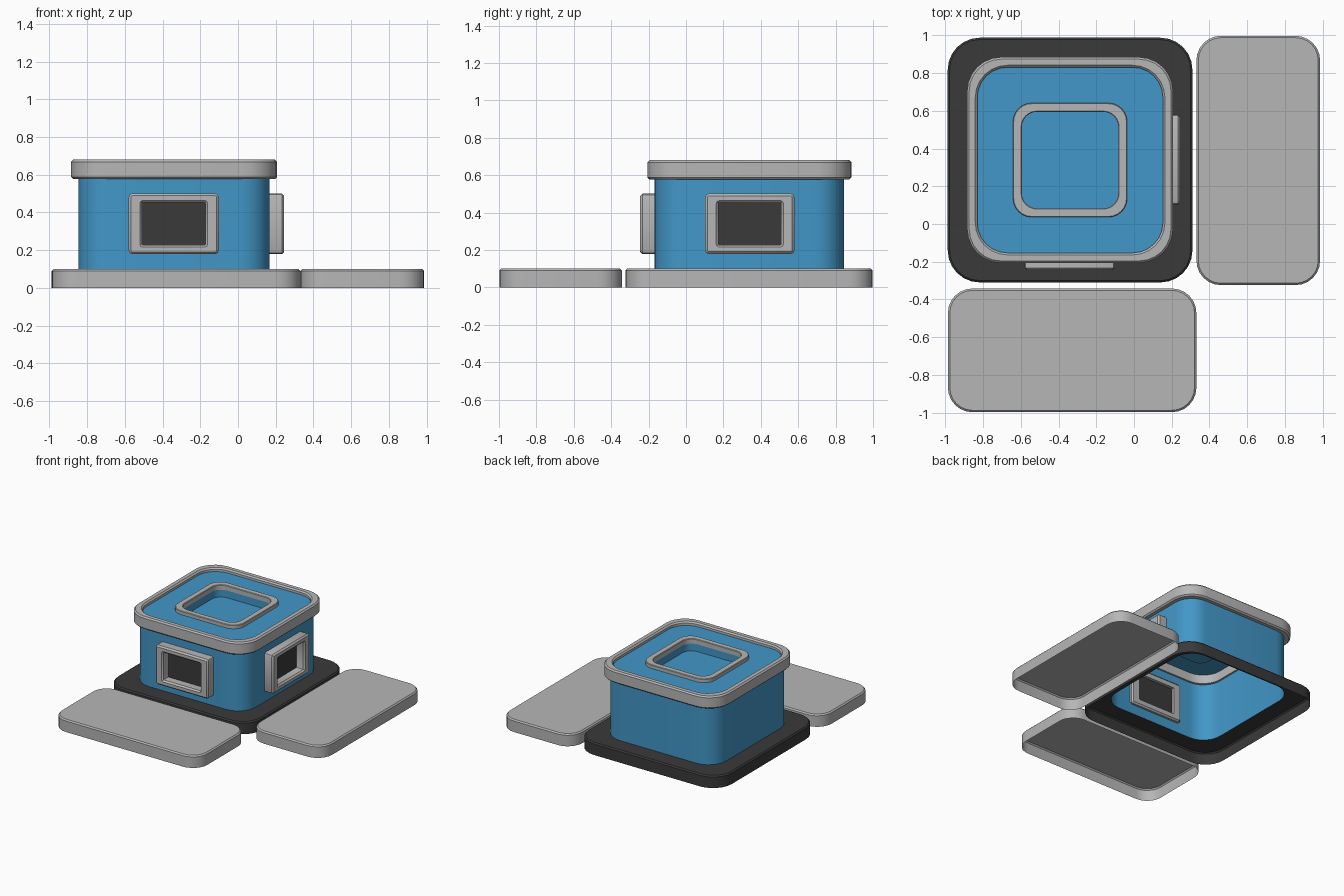
import bpy, math
from mathutils import Matrix

if "Cube" in bpy.data.objects:
    bpy.data.objects.remove(bpy.data.objects["Cube"])


def material(name, rgb):
    m = bpy.data.materials.new(name)
    m.diffuse_color = (*rgb, 1)
    m.use_nodes = True
    m.node_tree.nodes["Principled BSDF"].inputs["Base Color"].default_value = m.diffuse_color
    return m


GREY = material("light_grey", (0.47, 0.47, 0.47))
DARK = material("charcoal", (0.042, 0.042, 0.042))
BLUE = material("blue", (0.055, 0.31, 0.58))


def loop(hx, hy, r, z, seg):
    """Counter-clockwise rounded rectangle."""
    pts = []
    for k, (sx, sy) in enumerate(((1, 1), (-1, 1), (-1, -1), (1, -1))):
        for i in range(seg + 1):
            a = math.radians(90 * (k + i / seg))
            pts.append((sx * (hx - r) + r * math.cos(a),
                        sy * (hy - r) + r * math.sin(a), z))
    return pts


def loft(name, mat, rows, matrix, seg=6, closed=False, top=False, bottom=False):
    """Skin rows of (half x, half y, corner radius, z), from outside bottom upward."""
    verts, faces = [], []
    n = 4 * (seg + 1)
    for row in rows:
        verts += loop(*row, seg)
    count = len(rows)
    for j in range(count if closed else count - 1):
        a, b = j * n, (j + 1) % count * n
        for i in range(n):
            k = (i + 1) % n
            faces.append((a + i, a + k, b + k, b + i))
    if top:
        faces.append(tuple(range((count - 1) * n, count * n)))
    if bottom:
        faces.append(tuple(reversed(range(n))))
    me = bpy.data.meshes.new(name)
    me.from_pydata(verts, [], faces)
    me.materials.append(mat)
    ob = bpy.data.objects.new(name, me)
    bpy.context.collection.objects.link(ob)
    ob.matrix_world = matrix
    bpy.ops.object.select_all(action='DESELECT')
    ob.select_set(True)
    bpy.context.view_layer.objects.active = ob
    bpy.ops.object.shade_smooth_by_angle(angle=math.radians(30))
    return ob


def ring(name, mat, outer, inner, z0, z1, bevel, matrix, seg=6):
    """Closed frame with bevelled edges; outer and inner are (hx, hy, r)."""
    (ox, oy, r), (ix, iy, q), b = outer, inner, bevel
    rows = [(ox - b, oy - b, r - b, z0), (ox, oy, r, z0 + b), (ox, oy, r, z1 - b),
            (ox - b, oy - b, r - b, z1), (ix + b, iy + b, q + b, z1),
            (ix, iy, q, z1 - b), (ix, iy, q, z0)]
    return loft(name, mat, rows, matrix, seg, closed=True)


centre = Matrix.Translation((-0.339, 0.339, 0))

# Paving slabs: open underneath
for name, hx, hy, x, y in (("front_slab", 0.659, 0.328, -0.328, -0.67),
                           ("right_slab", 0.328, 0.661, 0.659, 0.337)):
    loft(name, GREY, [(hx, hy, 0.13, 0), (hx, hy, 0.13, 0.09),
                      (hx - 0.01, hy - 0.01, 0.12, 0.1)],
         Matrix.Translation((x, y, 0)), top=True)

# Dark plinth around the building, open underneath
loft("plinth", DARK, [(0.649, 0.649, 0.17, 0), (0.649, 0.649, 0.17, 0.09),
                      (0.639, 0.639, 0.16, 0.1), (0.507, 0.507, 0.16, 0.1)], centre)

# Walls, roof and sunken skylight well
loft("walls_and_roof", BLUE, [(0.507, 0.507, 0.16, 0.1), (0.507, 0.507, 0.16, 0.65),
                              (0.257, 0.257, 0.08, 0.65), (0.257, 0.257, 0.08, 0.58)],
     centre, top=True)

# Roof trims
ring("roof_rim", GREY, (0.546, 0.546, 0.18), (0.492, 0.492, 0.16), 0.577, 0.68, 0.011, centre)
ring("skylight_rim", GREY, (0.303, 0.303, 0.10), (0.256, 0.256, 0.08), 0.64, 0.68, 0.004, centre)

# Two windows
tilt = Matrix.Rotation(math.pi / 2, 4, 'X')
turn = Matrix.Rotation(math.pi / 2, 4, 'Z')
for side, place in (("front", Matrix.Translation((-0.341, -0.17, 0.34)) @ tilt),
                    ("right", Matrix.Translation((0.17, 0.341, 0.34)) @ turn @ tilt)):
    ring(side + "_window_frame", GREY, (0.239, 0.161, 0.02), (0.168, 0.112, 0.004),
         -0.03, 0.075, 0.012, place, seg=2)
    loft(side + "_window_pane", DARK, [(0.168, 0.112, 0.004, -0.006),
                                       (0.168, 0.112, 0.004, 0.003)],
         place, seg=1, top=True, bottom=True)
